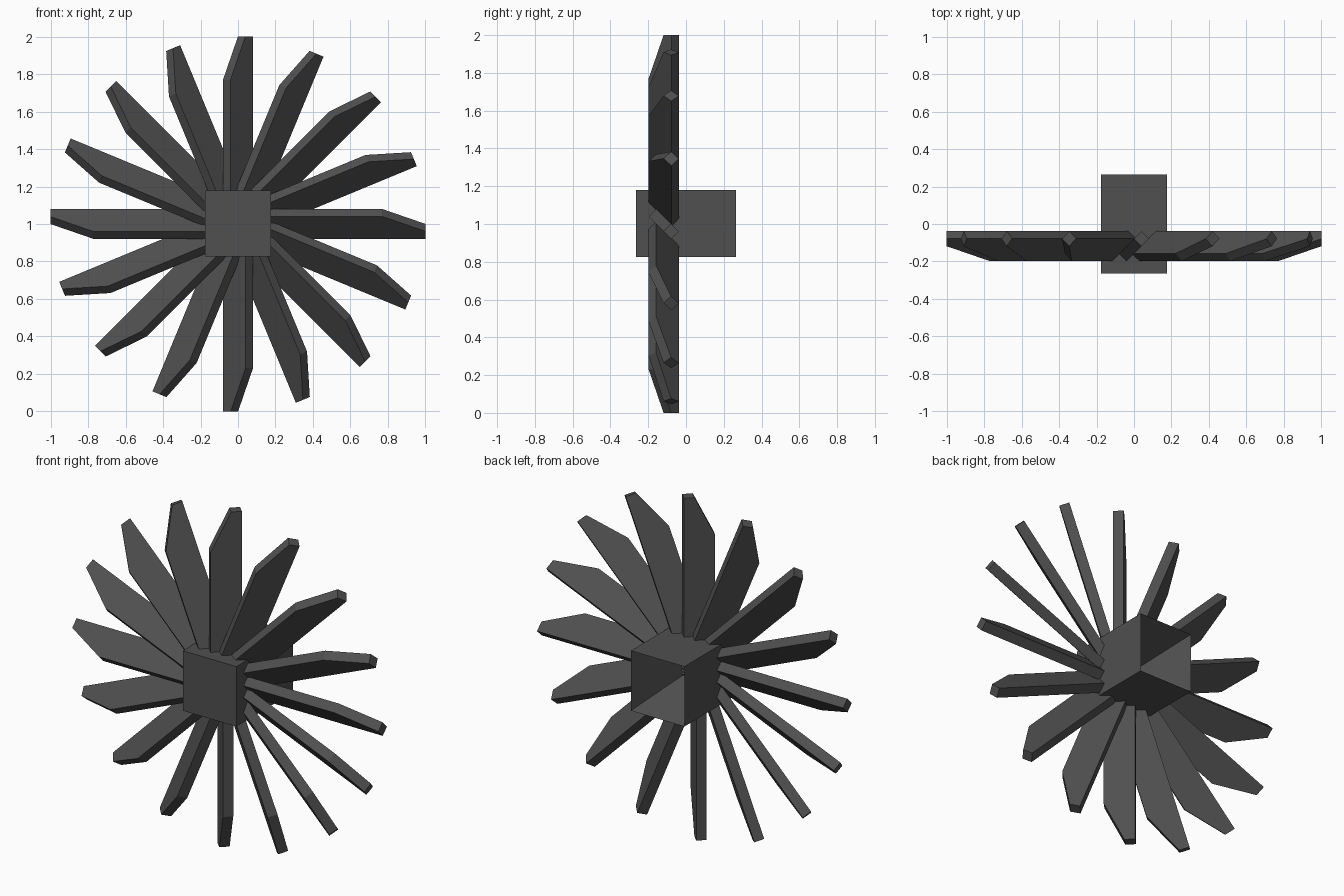
import bpy, bmesh, math
from mathutils import Matrix, Vector

if "Cube" in bpy.data.objects:
    bpy.data.objects.remove(bpy.data.objects["Cube"])

CENTRE = Vector((0, 0, 1))
BLADES = 16
WIDTH, TIP, THICK = 0.17, 0.058, 0.056

grey = bpy.data.materials.new("dark_grey")
grey.diffuse_color = (0.08, 0.08, 0.08, 1)
grey.use_nodes = True
grey.node_tree.nodes["Principled BSDF"].inputs["Base Color"].default_value = grey.diffuse_color


def add_object(name, bm):
    bmesh.ops.recalc_face_normals(bm, faces=bm.faces[:])
    mesh = bpy.data.meshes.new(name)
    bm.to_mesh(mesh)
    bm.free()
    mesh.materials.append(grey)
    obj = bpy.data.objects.new(name, mesh)
    bpy.context.collection.objects.link(obj)
    return obj


# Hub: square block with a deep pyramid-shaped recess in the back
bm = bmesh.new()
bmesh.ops.create_cube(bm, size=1, matrix=Matrix.Diagonal((0.35, 0.53, 0.354, 1)))
bm.normal_update()
back = [f for f in bm.faces if f.normal.y > 0.9]
bmesh.ops.poke(bm, faces=back, offset=-0.45)
hub = add_object("hub", bm)
hub.location = CENTRE + Vector((0, 0, 0.003))

# Blade: flat plate with one clipped tip corner, pitched 45 degrees
bm = bmesh.new()
h = WIDTH / 2
profile = [(-h, 0), (h, 0), (h, 1), (h - TIP, 1), (-h, 0.77)]
face = bm.faces.new([bm.verts.new((u, -THICK / 2, z)) for u, z in profile])
side = bmesh.ops.extrude_face_region(bm, geom=[face])
bmesh.ops.translate(bm, vec=(0, THICK, 0),
                    verts=[v for v in side["geom"] if isinstance(v, bmesh.types.BMVert)])
bm.transform(Matrix.Translation((0, -0.118, 0)) @ Matrix.Rotation(math.radians(45), 4, "Z"))
blade = add_object("blade_1", bm)
blade.location = CENTRE

# Ring of blades around the hub
for i in range(1, BLADES):
    copy = bpy.data.objects.new(f"blade_{i + 1}", blade.data)
    copy.location = CENTRE
    copy.rotation_euler.y = i * math.tau / BLADES
    bpy.context.collection.objects.link(copy)
